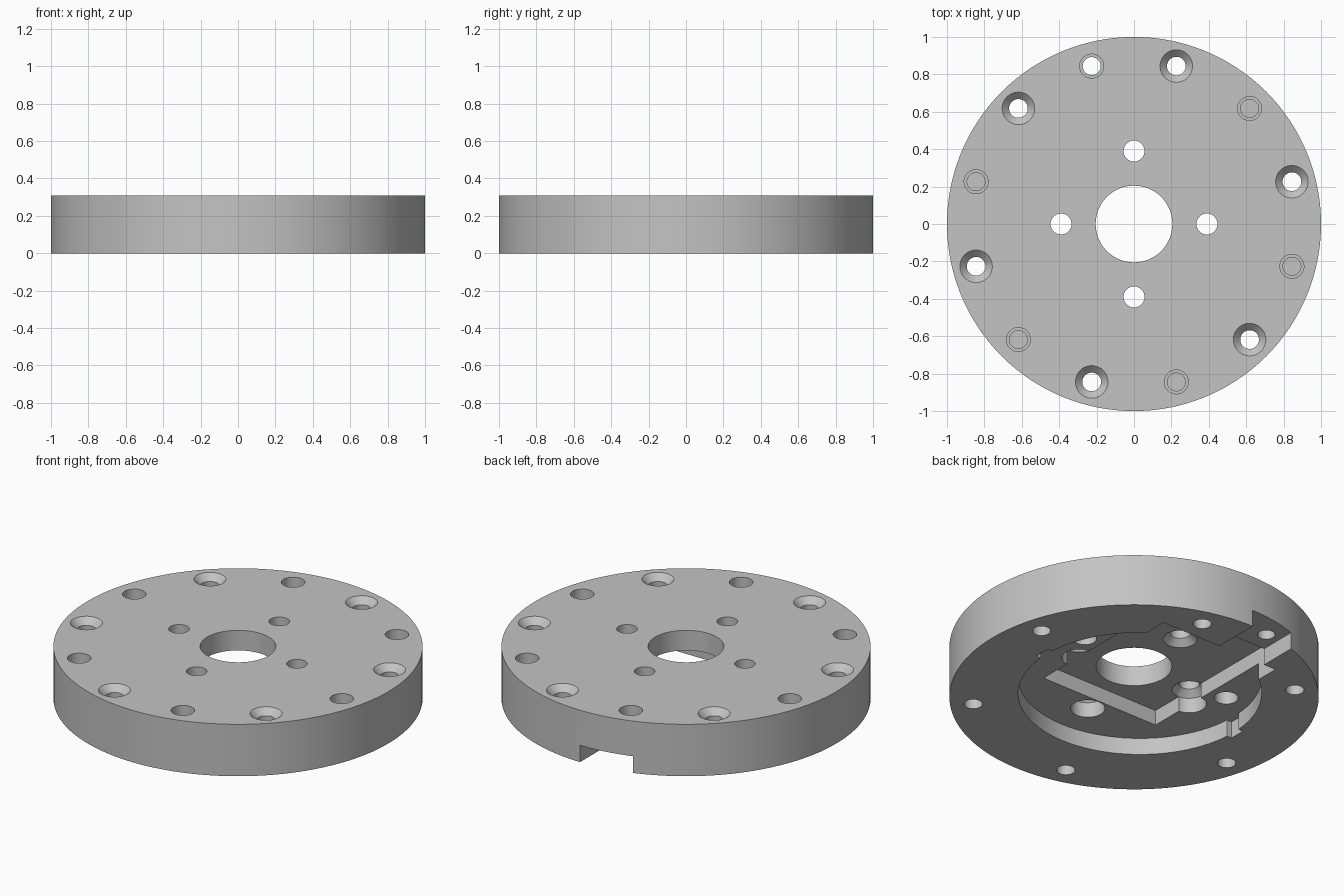
import bpy, bmesh
from math import cos, sin, radians

cube = bpy.data.objects.get("Cube")
if cube:
    bpy.data.objects.remove(cube, do_unlink=True)

HEIGHT = 0.31     # disc thickness
RECESS = 0.10     # depth of round recess, channel and key slots
POCKET = 0.19     # depth of rectangular pocket

grey = bpy.data.materials.new("machined_grey")
grey.use_nodes = True
color = (0.55, 0.55, 0.55, 1)
grey.diffuse_color = color
grey.node_tree.nodes["Principled BSDF"].inputs["Base Color"].default_value = color


def make_object(name, bm):
    bmesh.ops.recalc_face_normals(bm, faces=bm.faces)
    mesh = bpy.data.meshes.new(name)
    bm.to_mesh(mesh)
    bm.free()
    mesh.materials.append(grey)
    obj = bpy.data.objects.new(name, mesh)
    bpy.context.collection.objects.link(obj)
    return obj


def turned(name, profile, x=0, y=0, sides=40):
    """Closed solid of revolution from (radius, height) pairs."""
    bm = bmesh.new()
    rings = []
    for r, z in profile:
        angles = [radians(360 * i / sides) for i in range(sides)]
        rings.append([bm.verts.new((x + r * cos(a), y + r * sin(a), z)) for a in angles])
    for low, high in zip(rings, rings[1:]):
        for i in range(sides):
            j = (i + 1) % sides
            bm.faces.new((low[i], low[j], high[j], high[i]))
    bm.faces.new(rings[0])
    bm.faces.new(rings[-1])
    return make_object(name, bm)


def block(name, x0, x1, y0, y1, top):
    bm = bmesh.new()
    bmesh.ops.create_cube(bm, size=1)
    low = -0.1
    for v in bm.verts:
        v.co = (x1 if v.co.x > 0 else x0, y1 if v.co.y > 0 else y0, top if v.co.z > 0 else low)
    return make_object(name, bm)


disc = turned("flange_disc", [(1, 0), (1, HEIGHT)], sides=128)


def cut(cutter):
    cutter.hide_render = True
    mod = disc.modifiers.new("cut", 'BOOLEAN')
    mod.operation = 'DIFFERENCE'
    mod.solver = 'EXACT'
    mod.object = cutter
    bpy.context.view_layer.objects.active = disc
    bpy.ops.object.modifier_apply(modifier=mod.name)
    bpy.data.objects.remove(cutter, do_unlink=True)


BELOW, ABOVE = -0.1, HEIGHT + 0.1

# underside: round recess, key slots, edge channel, rectangular pocket
cut(turned("round_recess", [(0.66, BELOW), (0.66, RECESS)], y=0.05, sides=96))
cut(block("key_slots", -0.69, 0.69, 0, 0.095, RECESS))
cut(block("edge_channel", -0.315, 0, 0.6, 1.1, RECESS))
cut(block("pocket", -0.395, 0.395, -0.29, 0.72, POCKET))

# centre bore
cut(turned("centre_bore", [(0.205, BELOW), (0.205, ABOVE)], sides=64))

# four bolt holes, countersunk from below
for x, y in ((0.39, 0), (0, 0.39), (-0.39, 0), (0, -0.39)):
    cut(turned("bolt_hole", [(0.093, BELOW), (0.093, POCKET), (0.056, POCKET + 0.037),
                             (0.056, ABOVE)], x, y))

# pair of blind holes in the recess floor
for x in (-0.5, 0.5):
    cut(turned("blind_hole", [(0.065, BELOW), (0.065, POCKET + 0.01)], x, 0.18))

# outer ring: countersunk through holes alternating with stepped blind holes
for i in range(6):
    a = radians(15 + 60 * i)
    cut(turned("rim_hole", [(0.05, BELOW), (0.05, HEIGHT - 0.037), (0.087, HEIGHT),
                            (0.087, ABOVE)], 0.874 * cos(a), 0.874 * sin(a)))
    b = a + radians(30)
    cut(turned("rim_blind_hole", [(0.048, 0.1), (0.048, 0.17), (0.064, 0.17),
                                  (0.064, ABOVE)], 0.874 * cos(b), 0.874 * sin(b)))

bpy.ops.object.select_all(action='DESELECT')
disc.select_set(True)
bpy.context.view_layer.objects.active = disc
bpy.ops.object.shade_smooth_by_angle(angle=radians(25))
